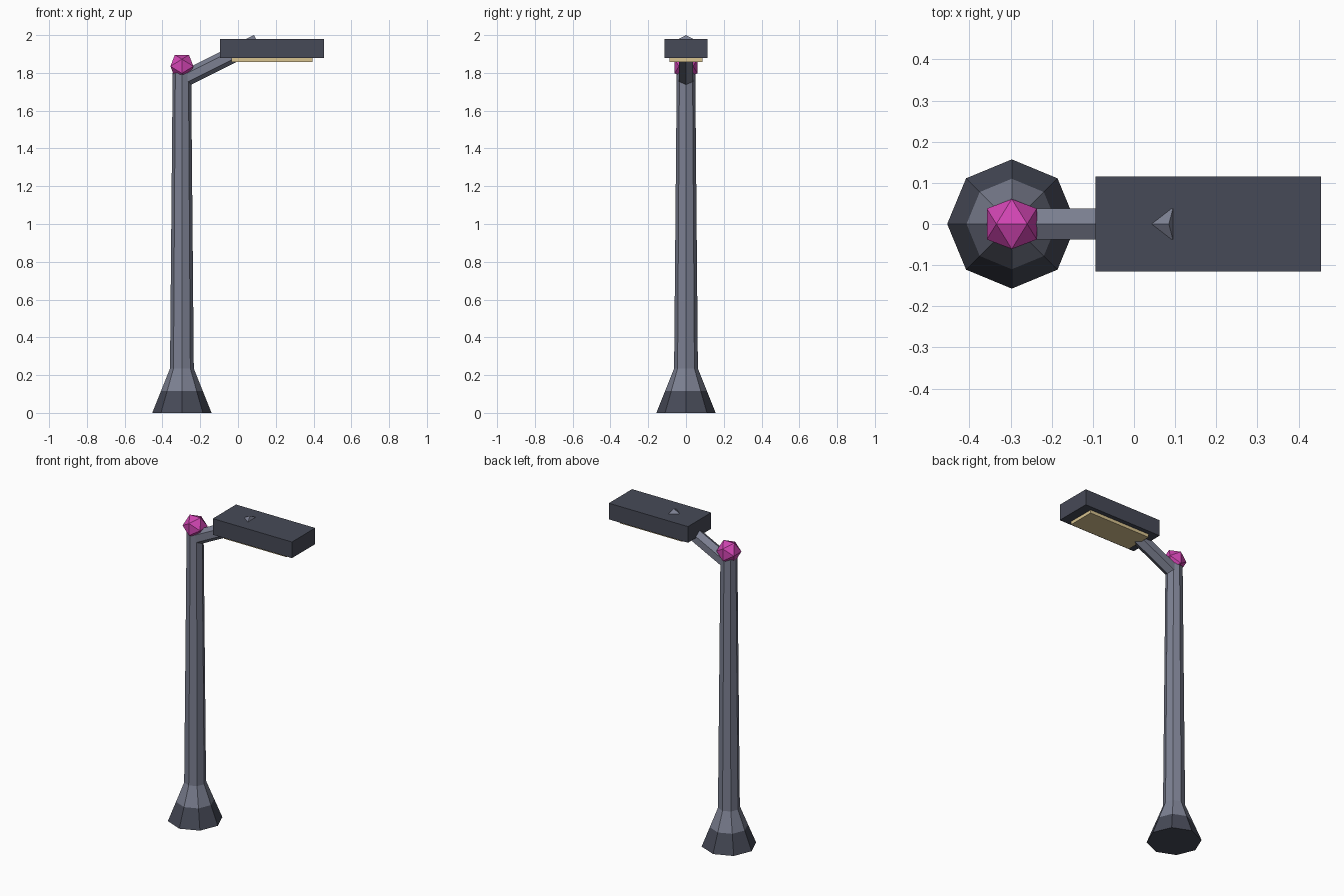
import bpy, bmesh, math
from mathutils import Matrix, Vector

cube = bpy.data.objects.get("Cube")
if cube:
    bpy.data.objects.remove(cube, do_unlink=True)

POST_X = -0.297
HEAD_X = 0.18


def material(name, rgb):
    m = bpy.data.materials.new(name)
    m.use_nodes = True
    color = (*rgb, 1.0)
    m.diffuse_color = color
    m.node_tree.nodes["Principled BSDF"].inputs["Base Color"].default_value = color
    return m


steel = material("grey steel", (0.2, 0.215, 0.285))
dark = material("dark steel", (0.062, 0.068, 0.095))
magenta = material("magenta", (0.64, 0.06, 0.45))
cream = material("cream lamp", (0.69, 0.55, 0.28))


def finish(name, bm, mat):
    bmesh.ops.recalc_face_normals(bm, faces=bm.faces)
    mesh = bpy.data.meshes.new(name)
    bm.to_mesh(mesh)
    bm.free()
    mesh.materials.append(mat)
    obj = bpy.data.objects.new(name, mesh)
    bpy.context.collection.objects.link(obj)
    return obj


def lathe(name, profile, sides, mat, matrix):
    """Capped faceted tube through (radius, height) rings, first corner on +x."""
    bm = bmesh.new()
    rings = []
    for r, z in profile:
        angles = [math.tau * i / sides for i in range(sides)]
        rings.append([bm.verts.new((r * math.cos(a), r * math.sin(a), z)) for a in angles])
    for low, high in zip(rings, rings[1:]):
        for i in range(sides):
            j = (i + 1) % sides
            bm.faces.new((low[i], low[j], high[j], high[i]))
    bm.faces.new(rings[0])
    bm.faces.new(rings[-1])
    bm.transform(matrix)
    return finish(name, bm, mat)


def box(name, size, center, mat):
    bm = bmesh.new()
    bmesh.ops.create_cube(bm, size=1, matrix=Matrix.Translation(center) @ Matrix.Diagonal((*size, 1)))
    return finish(name, bm, mat)


# Flared octagonal foot and tapered post; the lower foot band is dark
post = lathe("post", [(0.157, 0), (0.11, 0.117), (0.063, 0.235), (0.049, 1.8)],
             8, steel, Matrix.Translation((POST_X, 0, 0)))
post.data.materials.append(dark)
for face in post.data.polygons:
    if face.center.z < 0.11:
        face.material_index = 1

# Six-sided arm rising from the post through the lamp head
start, end = Vector((POST_X, 0, 1.761)), Vector((0.104, 0, 1.9615))
tilt = math.atan2(end.x - start.x, end.z - start.z)
lathe("arm", [(0.043, 0), (0.043, (end - start).length)], 6, steel,
      Matrix.Translation(start) @ Matrix.Rotation(tilt, 4, "Y"))

# Lamp head and its light panel
box("lamp_head", (0.548, 0.23, 0.101), (HEAD_X, 0, 1.9285), dark)
box("light_panel", (0.43, 0.175, 0.03), (HEAD_X, 0, 1.873), cream)

# Icosahedral beacon resting on an edge
bm = bmesh.new()
short, long = 0.0375, 0.0607
for a in (-short, short):
    for b in (-long, long):
        for corner in ((a, 0, b), (0, b, a), (b, a, 0)):
            bm.verts.new(corner)
bmesh.ops.convex_hull(bm, input=bm.verts)
bm.transform(Matrix.Translation((POST_X, 0, 1.835)))
finish("beacon", bm, magenta)
